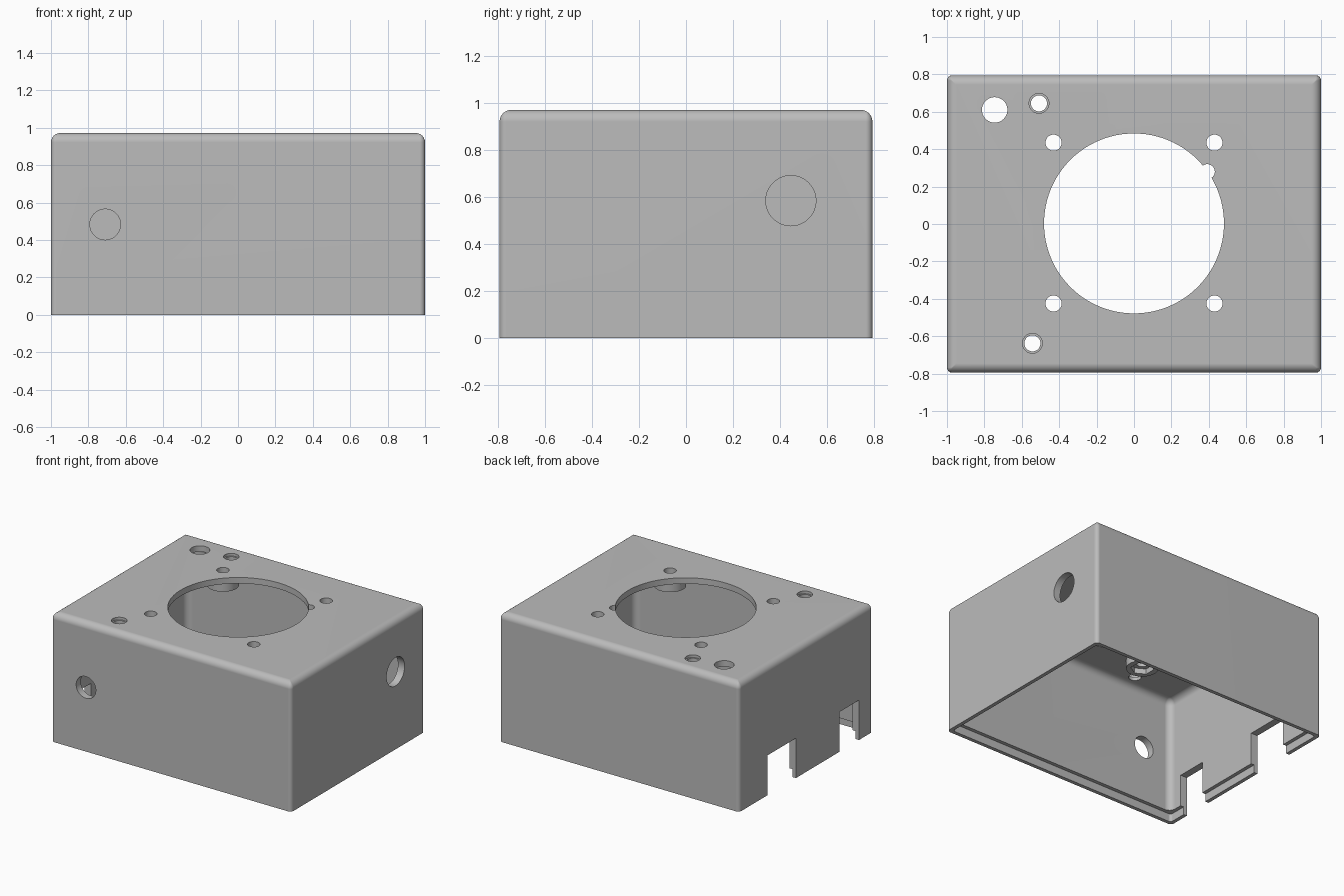
import bpy, bmesh
from math import pi, cos, sin

if "Cube" in bpy.data.objects:
    bpy.data.objects.remove(bpy.data.objects["Cube"], do_unlink=True)

HX, HY, H = 1.0, 0.795, 0.972      # outer half sizes and height
WALL, ROOF = 0.055, 0.045

grey = bpy.data.materials.new("matte grey")
grey.use_nodes = True
colour = (0.5, 0.5, 0.5, 1)
grey.diffuse_color = colour
grey.node_tree.nodes["Principled BSDF"].inputs["Base Color"].default_value = colour


def finish(bm, name):
    bmesh.ops.recalc_face_normals(bm, faces=bm.faces)
    mesh = bpy.data.meshes.new(name)
    bm.to_mesh(mesh)
    bm.free()
    mesh.materials.append(grey)
    ob = bpy.data.objects.new(name, mesh)
    bpy.context.collection.objects.link(ob)
    return ob


def rounded_box(name, hx, hy, z0, z1, corner, top, steps=6):
    """Box with rounded upright corners and a filleted top edge."""
    bm = bmesh.new()
    levels = [(z0, 0)]
    for i in range(steps + 1):
        a = pi / 2 * i / steps
        levels.append((z1 - top + top * sin(a), top * (1 - cos(a))))
    rings = []
    for z, inset in levels:
        r = max(corner - inset, 0.004)
        ring = []
        for q, (sx, sy) in enumerate([(1, 1), (-1, 1), (-1, -1), (1, -1)]):
            for i in range(steps + 1):
                a = pi / 2 * (q + i / steps)
                ring.append(bm.verts.new((sx * (hx - inset - r) + r * cos(a),
                                          sy * (hy - inset - r) + r * sin(a), z)))
        rings.append(ring)
    for low, high in zip(rings, rings[1:]):
        for i in range(len(low)):
            j = (i + 1) % len(low)
            bm.faces.new((low[i], low[j], high[j], high[i]))
    bm.faces.new(rings[0])
    bm.faces.new(rings[-1])
    return finish(bm, name)


def box(name, x0, x1, y0, y1, z0, z1):
    bm = bmesh.new()
    bmesh.ops.create_cube(bm, size=1)
    for v in bm.verts:
        v.co = (x1 if v.co.x > 0 else x0, y1 if v.co.y > 0 else y0, z1 if v.co.z > 0 else z0)
    return finish(bm, name)


def cylinder(name, centre, r, length, axis="z", sides=48):
    bm = bmesh.new()
    bmesh.ops.create_cone(bm, cap_ends=True, segments=sides, radius1=r, radius2=r, depth=length)
    ob = finish(bm, name)
    turn = {"x": (0, pi / 2, 0), "y": (pi / 2, 0, 0), "z": (0, 0, 0)}[axis]
    ob.rotation_euler = turn
    ob.location = centre
    return ob


def combine(target, tool, operation="DIFFERENCE"):
    bpy.context.view_layer.update()
    bpy.context.view_layer.objects.active = target
    mod = target.modifiers.new("combine", "BOOLEAN")
    mod.operation, mod.solver, mod.object = operation, "EXACT", tool
    bpy.ops.object.modifier_apply(modifier=mod.name)
    bpy.data.objects.remove(tool, do_unlink=True)


# Hollow shell
case = rounded_box("enclosure", HX, HY, 0, H, 0.028, 0.05)
combine(case, rounded_box("cavity", HX - WALL, HY - WALL, -0.1, H - ROOF, 0.05, 0.05))

# Rebate around the open bottom for the lid
combine(case, rounded_box("lid_rebate", HX - 0.028, HY - 0.028, -0.1, 0.06, 0.02, 0.001))

# Bosses under the roof with nut pockets and screw holes
bolts = [(sx * 0.43, sy * 0.43 + 0.005) for sx in (-1, 1) for sy in (-1, 1)]
for x, y in bolts:
    combine(case, cylinder("boss", (x, y, 0.905), 0.11, 0.09), "UNION")
for x, y in bolts:
    combine(case, cylinder("bolt_hole", (x, y, 0.9), 0.043, 0.4))
    combine(case, cylinder("nut_pocket", (x, y, 0.8), 0.08, 0.2, sides=6))

# Large round opening with its small key notch, and the round roof hole
combine(case, cylinder("main_opening", (0, 0.003, 0.95), 0.481, 0.3, sides=96))
combine(case, cylinder("key_notch", (0.392, 0.28, 0.95), 0.04, 0.2))
combine(case, cylinder("roof_hole", (-0.745, 0.61, 0.95), 0.068, 0.3))

# Two stepped screw holes
for x, y in ((-0.508, 0.645), (-0.543, -0.638)):
    combine(case, cylinder("screw_hole", (x, y, 0.95), 0.043, 0.3))
    combine(case, cylinder("screw_recess", (x, y, H + 0.08), 0.053, 0.2))

# Round cable holes in the front and the +x side
combine(case, cylinder("front_hole", (-0.71, -HY, 0.483), 0.082, 0.3, "y"))
combine(case, cylinder("side_hole", (HX, 0.447, 0.585), 0.107, 0.3, "x"))

# Two connector notches in the bottom of the -x side
for y0, y1 in ((0.12, 0.46), (-0.63, -0.4)):
    combine(case, box("connector_notch", -1.1, -0.85, y0, y1, -0.1, 0.30))

# Smooth fillets, crisp edges
bpy.ops.object.select_all(action="DESELECT")
case.select_set(True)
bpy.context.view_layer.objects.active = case
bpy.ops.object.shade_smooth_by_angle(angle=pi / 6)
weighted = case.modifiers.new("even_shading", "WEIGHTED_NORMAL")
weighted.keep_sharp = True
